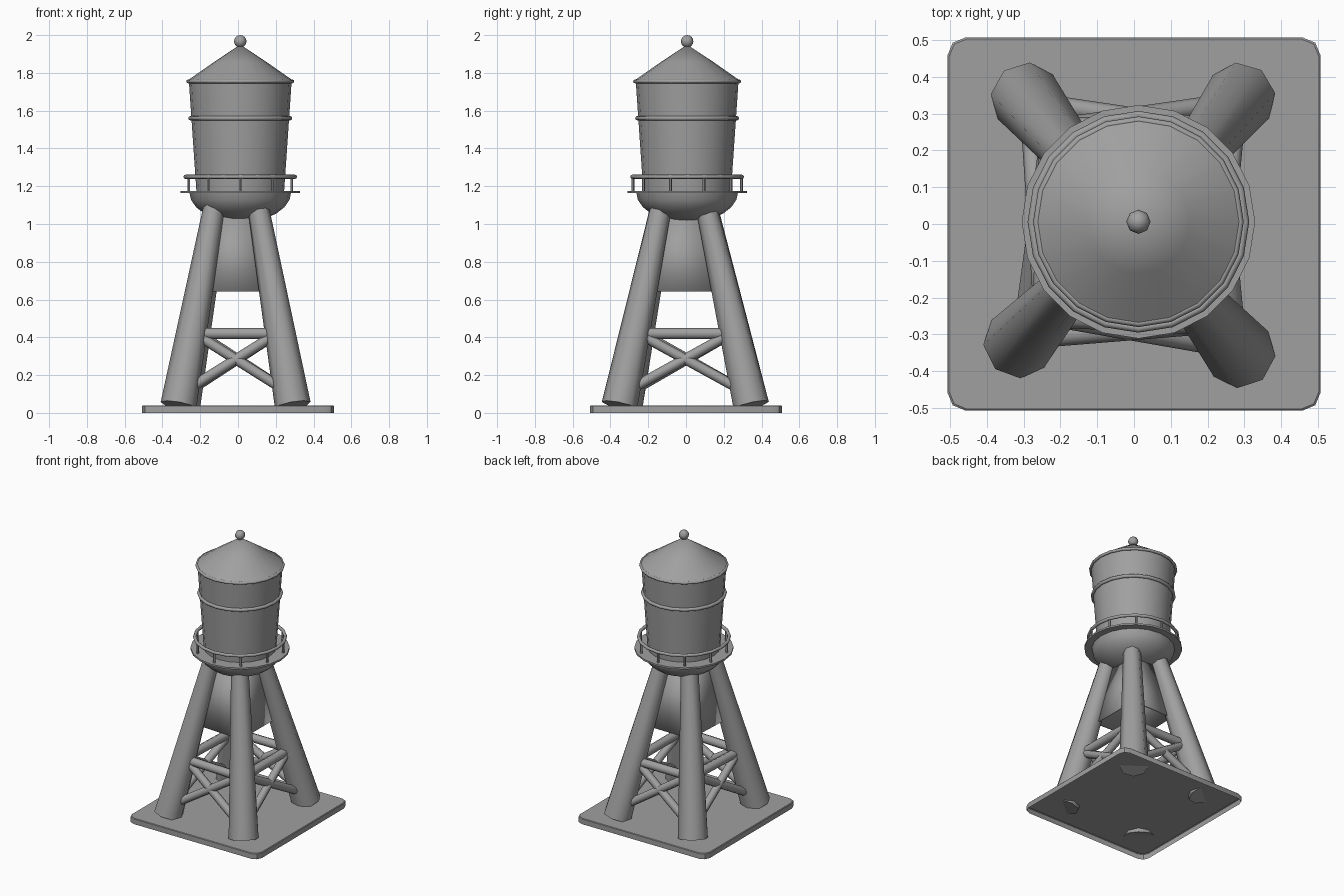
import bpy, bmesh, math
from mathutils import Vector

if "Cube" in bpy.data.objects:
    bpy.data.objects.remove(bpy.data.objects["Cube"], do_unlink=True)

grey = bpy.data.materials.new("plain_grey")
grey.use_nodes = True
COLOUR = (0.35, 0.35, 0.35, 1)
grey.diffuse_color = COLOUR
grey.node_tree.nodes["Principled BSDF"].inputs["Base Color"].default_value = COLOUR

AXIS = Vector((0.012, 0.006, 0))
SIDES = 20


def finish(name, bm, location=(0, 0, 0), recalc=True, smooth=50):
    """Turn a bmesh into a shaded, coloured object."""
    if recalc:
        bmesh.ops.recalc_face_normals(bm, faces=bm.faces)
    mesh = bpy.data.meshes.new(name)
    bm.to_mesh(mesh)
    bm.free()
    mesh.materials.append(grey)
    obj = bpy.data.objects.new(name, mesh)
    obj.location = location
    bpy.context.collection.objects.link(obj)
    bpy.ops.object.select_all(action='DESELECT')
    obj.select_set(True)
    bpy.context.view_layer.objects.active = obj
    bpy.ops.object.shade_smooth_by_angle(angle=math.radians(smooth))
    return obj


def lathe(name, profile, closed=False):
    """Revolve (radius, height) points round the tower axis."""
    bm = bmesh.new()
    verts = [bm.verts.new((r, 0, z)) for r, z in profile]
    pairs = list(zip(verts, verts[1:]))
    if closed:
        pairs.append((verts[-1], verts[0]))
    edges = [bm.edges.new(p) for p in pairs]
    bmesh.ops.spin(bm, geom=verts + edges, cent=(0, 0, 0), axis=(0, 0, 1),
                   angle=math.tau, steps=SIDES, use_duplicate=False)
    bmesh.ops.remove_doubles(bm, verts=bm.verts, dist=0.0005)
    return finish(name, bm, AXIS)


def hoop(name, radius, z, thick):
    """Round-section ring."""
    angles = [math.tau * i / 8 for i in range(8)]
    return lathe(name, [(radius + thick * math.cos(a), z + thick * math.sin(a))
                        for a in angles], closed=True)


def rod(name, start, end, r1, r2, sides=8):
    """Tapered rod between two points."""
    start, end = Vector(start), Vector(end)
    way = end - start
    bm = bmesh.new()
    bmesh.ops.create_cone(bm, cap_ends=True, segments=sides,
                          radius1=r1, radius2=r2, depth=way.length)
    obj = finish(name, bm, (start + end) / 2)
    obj.rotation_mode = 'QUATERNION'
    obj.rotation_quaternion = way.to_track_quat('Z', 'Y')
    return obj


# Base: shallow tray turned upside down, with rounded corners
def outline(half, z, corner=0.05):
    points = []
    for i in range(12):
        quarter, step = divmod(i, 3)
        middle = math.radians(45 + 90 * quarter)
        turn = math.radians(90 * quarter + 45 * step)
        inner = (half - corner) * math.sqrt(2)
        points.append((inner * math.cos(middle) + corner * math.cos(turn),
                       inner * math.sin(middle) + corner * math.sin(turn), z))
    return points


bm = bmesh.new()
rings = [[bm.verts.new(p) for p in outline(h, z)]
         for h, z in ((0.507, 0), (0.507, 0.036), (0.503, 0.04))]
for low, high in zip(rings, rings[1:]):
    for i in range(12):
        j = (i + 1) % 12
        bm.faces.new((low[i], low[j], high[j], high[i]))
bm.faces.new(rings[-1])
finish("base_plate", bm, recalc=False, smooth=30)

# Legs: foot and top of each, going round the tower
LEGS = [((0.29, 0.345, 0.04), (0.105, 0.105, 1.1)),
        ((-0.295, 0.345, 0.04), (-0.105, 0.11, 1.1)),
        ((-0.315, -0.325, 0.04), (-0.125, -0.115, 1.1)),
        ((0.29, -0.352, 0.04), (0.105, -0.13, 1.1))]
LEGS = [(Vector(a), Vector(b)) for a, b in LEGS]


def leg_point(index, z):
    foot, top = LEGS[index % 4]
    return foot.lerp(top, (z - foot.z) / (top.z - foot.z))


NAMES = ("back_left", "back_right", "front_right", "front_left")
for (foot, top), name in zip(LEGS, NAMES):
    rod(name + "_leg", foot, top, 0.096, 0.056)

# Braces: one bar and one cross on each side
for i, side in enumerate(("back", "right", "front", "left")):
    rod(side + "_bar", leg_point(i, 0.42), leg_point(i + 1, 0.42), 0.03, 0.03)
    rod(side + "_cross_a", leg_point(i, 0.1), leg_point(i + 1, 0.43), 0.027, 0.027)
    rod(side + "_cross_b", leg_point(i, 0.43), leg_point(i + 1, 0.1), 0.027, 0.027)

# Panels closing the upper part between the legs
bm = bmesh.new()
low, high = [[bm.verts.new(leg_point(i, z) * 0.9 + Vector((0, 0, z * 0.1)))
              for i in range(4)] for z in (0.645, 1.08)]
for i in range(4):
    j = (i + 1) % 4
    bm.faces.new((low[i], low[j], high[j], high[i]))
panels = finish("upper_panels", bm, smooth=30)
wall = panels.modifiers.new("thickness", 'SOLIDIFY')
wall.thickness = 0.015

# Bowl under the tank
bowl = [(0.27 * math.sin(a), 1.17 - 0.162 * math.cos(a))
        for a in (math.pi / 2 * i / 6 for i in range(7))]
lathe("tank_bowl", bowl)

# Walkway and railing
lathe("walkway", [(0.22, 1.164), (0.317, 1.164), (0.317, 1.176), (0.22, 1.176)], closed=True)
hoop("hand_rail", 0.29, 1.25, 0.011)
for k in range(10):
    a = math.radians(36 * k - 90)
    foot = AXIS + Vector((0.287 * math.cos(a), 0.287 * math.sin(a), 1.17))
    rod("rail_post", foot, foot + Vector((0, 0, 0.08)), 0.008, 0.008, 6)

# Tank, hoops, roof and finial
lathe("tank_wall", [(0, 1.17), (0.232, 1.17), (0.272, 1.755), (0, 1.755)])
hoop("middle_hoop", 0.263, 1.56, 0.012)
hoop("top_hoop", 0.276, 1.755, 0.01)
lathe("roof", [(0.276, 1.762), (0.14, 1.857), (0, 1.95)])

bm = bmesh.new()
bmesh.ops.create_uvsphere(bm, u_segments=8, v_segments=8, radius=0.033)
finish("finial", bm, AXIS + Vector((0, 0, 1.967)))
